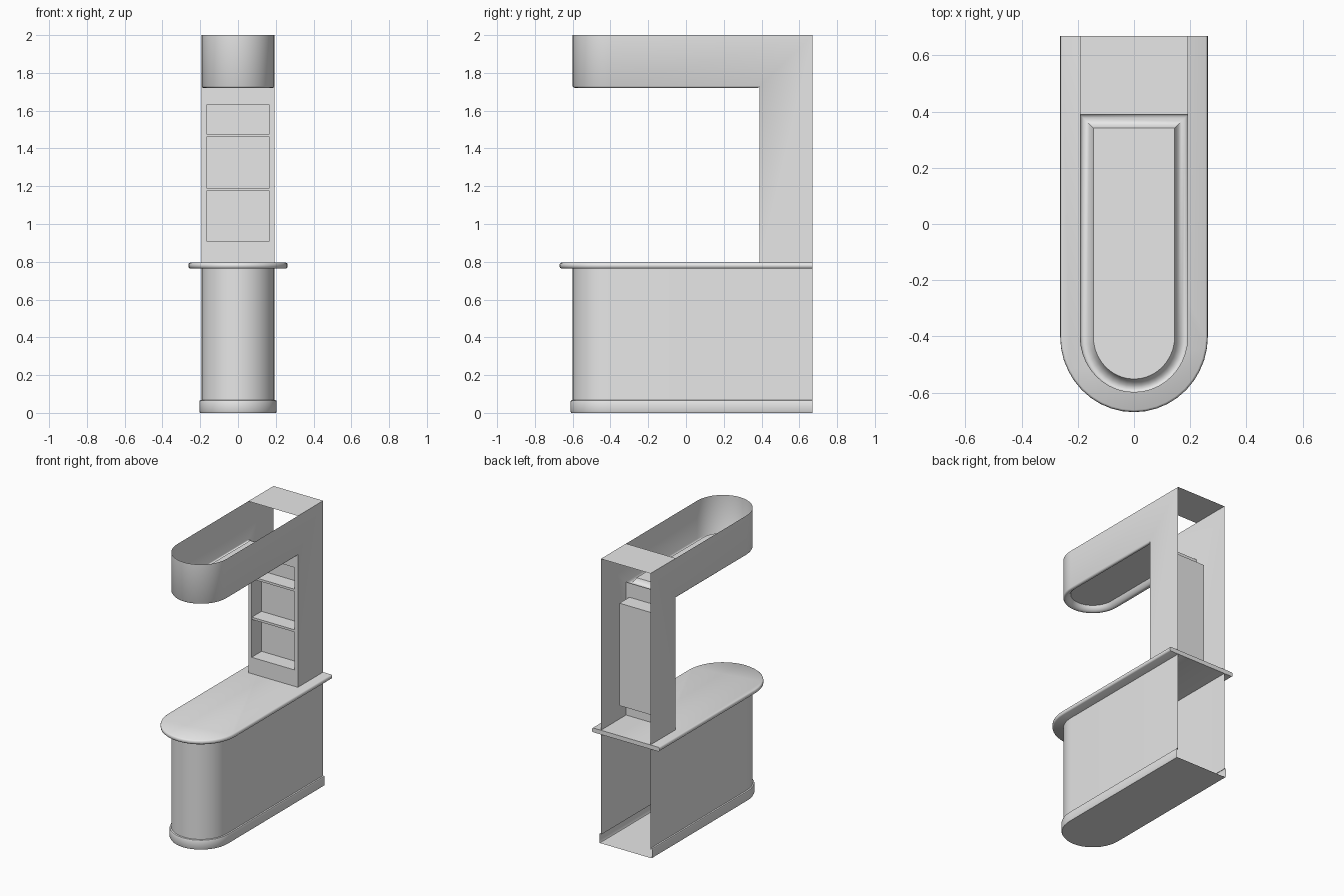
import bpy, bmesh, math

cube = bpy.data.objects.get("Cube")
if cube:
    bpy.data.objects.remove(cube, do_unlink=True)

mat = bpy.data.materials.new("light_grey")
mat.use_nodes = True
mat.diffuse_color = (0.8, 0.8, 0.8, 1)
mat.node_tree.nodes["Principled BSDF"].inputs["Base Color"].default_value = (0.8, 0.8, 0.8, 1)

BACK = 0.67      # rear plane
HALF = 0.193     # half width of walls
NOSE = -0.4      # where the round front starts
FRONT = -0.6     # tip of the walls
TOWER = 0.39     # front plane of the tower
COUNTER = 0.795  # worktop height
SOFFIT = 1.72    # underside of the canopy
TOP = 2.0


def outline(half, front, z, back=BACK, n=20):
    """U-shaped plan: left rear corner, round front, right rear corner."""
    pts = [(half, back, z)]
    for i in range(n + 1):
        a = math.pi * i / n
        pts.append((half * math.cos(a), NOSE + (front - NOSE) * math.sin(a), z))
    return pts + [(-half, back, z)]


def loft(bm, rings, closed=False, cap_start=False, cap_end=False):
    """Skin a list of equal point rings."""
    rows = [[bm.verts.new(p) for p in r] for r in rings]
    n = len(rows[0])
    for a, b in zip(rows, rows[1:]):
        for i in range(n if closed else n - 1):
            j = (i + 1) % n
            bm.faces.new((a[i], a[j], b[j], b[i]))
    if cap_start:
        bm.faces.new(rows[0])
    if cap_end:
        bm.faces.new(rows[-1])


def finish(name, bm, angle=40):
    bmesh.ops.remove_doubles(bm, verts=bm.verts, dist=0.0005)
    bmesh.ops.recalc_face_normals(bm, faces=bm.faces)
    mesh = bpy.data.meshes.new(name)
    bm.to_mesh(mesh)
    bm.free()
    obj = bpy.data.objects.new(name, mesh)
    bpy.context.collection.objects.link(obj)
    mesh.materials.append(mat)
    bpy.ops.object.select_all(action='DESELECT')
    obj.select_set(True)
    bpy.context.view_layer.objects.active = obj
    bpy.ops.object.shade_smooth_by_angle(angle=math.radians(angle))
    return obj


def rect(half, z0, z1, y):
    return [(-half, y, z0), (half, y, z0), (half, y, z1), (-half, y, z1)]


# Base cabinet wall, open at the rear
bm = bmesh.new()
loft(bm, [outline(HALF, FRONT, z) for z in (0.06, COUNTER - 0.03)])
finish("base_wall", bm)

# Plinth with small ledge and floor
bm = bmesh.new()
loft(bm, [outline(HALF + d, FRONT - d, z) for d, z in
          ((0, 0.068), (0.009, 0.066), (0.012, 0.058), (0.012, 0.008), (0.008, 0))],
     cap_end=True)
finish("plinth", bm)

# Worktop with rounded rim
bm = bmesh.new()
loft(bm, [outline(0.263 - d, -0.67 + d, COUNTER - h) for d, h in
          ((0.008, 0), (0.002, 0.005), (0, 0.015), (0.002, 0.025), (0.008, 0.03))],
     closed=True, cap_start=True, cap_end=True)
finish("worktop", bm)

# Tower sides and canopy in one shell: L-shaped sides, round nose, rolled soffit
bm = bmesh.new()
RIM = SOFFIT + 0.01
for s in (-1, 1):
    side = [(BACK, COUNTER), (TOWER, COUNTER), (TOWER, RIM), (NOSE, RIM), (NOSE, TOP), (BACK, TOP)]
    bm.faces.new([bm.verts.new((s * HALF, y, z)) for y, z in side])
loft(bm, [outline(HALF, FRONT, z)[1:-1] for z in (RIM, TOP)])
loft(bm, [outline(HALF - d, FRONT + d, RIM + h, back=TOWER - d) for d, h in
          ((0, 0), (0.004, -0.007), (0.012, -0.01), (0.024, -0.007),
           (0.035, 0.002), (0.043, 0.013), (0.048, 0.025))],
     closed=True, cap_end=True)
finish("tower_sides_and_canopy", bm)

# Tower roof
bm = bmesh.new()
bm.faces.new([bm.verts.new((x, y, TOP)) for x, y in
              ((-HALF, TOWER), (HALF, TOWER), (HALF, BACK), (-HALF, BACK))])
finish("tower_roof", bm)

# Tower front with recessed niche
NICHE, LOW, HIGH, DEEP = 0.167, 0.91, 1.63, 0.5
bm = bmesh.new()
loft(bm, [rect(HALF, COUNTER, RIM, TOWER), rect(NICHE, LOW, HIGH, TOWER),
          rect(NICHE, LOW, HIGH, DEEP)], closed=True, cap_end=True)
finish("tower_niche", bm, 30)

# Shelves
for name, z in (("lower_shelf", 1.175), ("upper_shelf", 1.46)):
    bm = bmesh.new()
    loft(bm, [rect(NICHE, z, z + 0.016, y) for y in (TOWER + 0.002, DEEP)],
         closed=True, cap_start=True, cap_end=True)
    finish(name, bm, 30)
